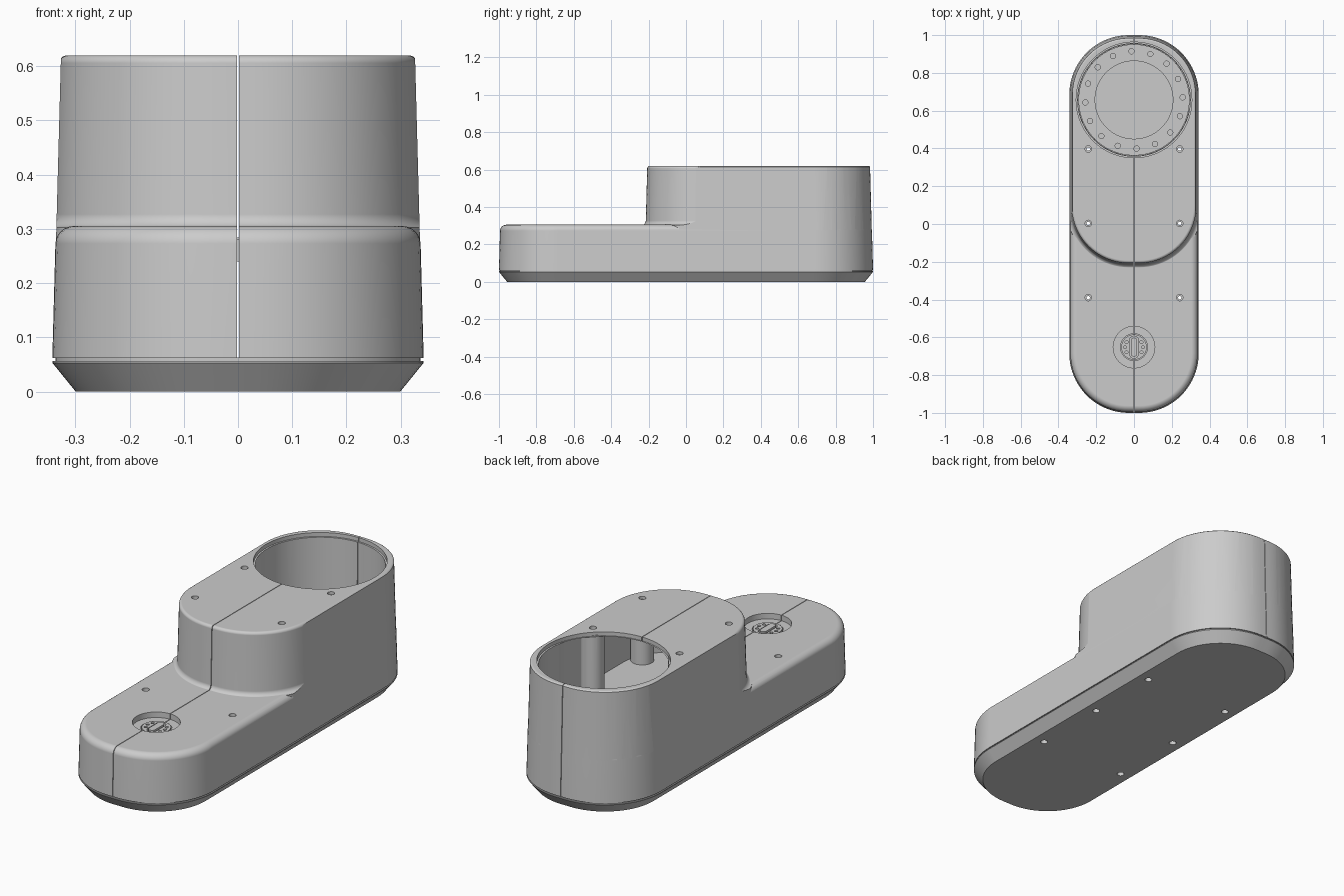
import bpy, bmesh, math
from math import sin, cos, pi, radians

if "Cube" in bpy.data.objects:
    bpy.data.objects.remove(bpy.data.objects["Cube"])

HW, R = 0.3425, 0.315          # half width and corner radius of the plan outline
Z0, DECK, TOP = 0.0615, 0.305, 0.62
CUP_Y, PORT_Y = 0.657, -0.652
SCREWS = [(sx * 0.242, y) for sx in (-1, 1) for y in (-0.39, 0.003, 0.397)]


def outline(z, off=0, hw=HW, y0=-1, y1=1, r=R, n=20):
    """Rounded plan outline at height z, grown by off."""
    hw, y0, y1, r = hw + off, y0 - off, y1 + off, r + off
    pts = []
    for k, (cx, cy) in enumerate([(hw - r, y1 - r), (r - hw, y1 - r),
                                  (r - hw, y0 + r), (hw - r, y0 + r)]):
        for i in range(n + 1):
            a = (k + i / n) * pi / 2
            pts.append((cx + r * cos(a), cy + r * sin(a), z))
    return pts


def circle(z, r, x=0, y=0, n=64):
    return [(x + r * cos(2 * pi * i / n), y + r * sin(2 * pi * i / n), z) for i in range(n)]


def loft(name, rings):
    """Closed solid through a stack of rings."""
    bm = bmesh.new()
    vs = [[bm.verts.new(p) for p in ring] for ring in rings]
    n = len(rings[0])
    for a, b in zip(vs, vs[1:]):
        for i in range(n):
            j = (i + 1) % n
            bm.faces.new((a[i], a[j], b[j], b[i]))
    bm.faces.new(vs[0][::-1])
    bm.faces.new(vs[-1])
    bmesh.ops.recalc_face_normals(bm, faces=bm.faces)
    me = bpy.data.meshes.new(name)
    bm.to_mesh(me)
    bm.free()
    ob = bpy.data.objects.new(name, me)
    bpy.context.collection.objects.link(ob)
    return ob


def cyl(name, r, z0, z1, x=0, y=0, n=64):
    return loft(name, [circle(z0, r, x, y, n), circle(z1, r, x, y, n)])


def boolean(ob, other, op='DIFFERENCE'):
    """Apply a boolean and remove the helper."""
    m = ob.modifiers.new('bool', 'BOOLEAN')
    m.operation, m.object, m.solver = op, other, 'EXACT'
    bpy.context.view_layer.objects.active = ob
    bpy.ops.object.modifier_apply(modifier=m.name)
    bpy.data.objects.remove(other)


def draft(z):
    return -0.015 * (z - Z0) / (TOP - Z0)


def rounded_top(z, r, n=6):
    """(height, offset) pairs that roll an edge over to height z."""
    return [(z - r + r * sin(i / n * pi / 2), -r * (1 - cos(i / n * pi / 2))) for i in range(n + 1)]


# Base plate with chamfered underside and recessed lip
base = loft('base_plate', [outline(z, o) for z, o in
            [(0, -0.043), (0.053, 0), (0.0565, 0), (0.0565, -0.006), (0.0625, -0.006)]])

# Lower housing
housing = loft('housing', [outline(z, o + draft(z)) for z, o in
               [(Z0, 0)] + rounded_top(DECK, 0.032)])

# Raised tower: flared foot, rolled top edge, clipped to the outer walls
f = 0.024
foot = [(0.2, f)] + [(0.303 + f - f * cos(i / 6 * pi / 2), f - f * sin(i / 6 * pi / 2)) for i in range(7)]
tower = loft('tower', [outline(z, o + draft(z), HW + 0.002, -0.222, 1.002, R + 0.002)
                       for z, o in foot + rounded_top(TOP, 0.014)])
clip = loft('clip', [outline(z, draft(z) - 0.001) for z in (0.1, 0.7)])
boolean(tower, clip, 'INTERSECT')
boolean(housing, tower, 'UNION')

# Hollow interior: cavity under the tower roof joined to the round bore, keeping screw posts
void = loft('void', [outline(z, 0, 0.30, -0.19, 0.8, 0.27) for z in (0.306, 0.6)])
boolean(void, loft('bore', [circle(z, r, 0, CUP_Y, 96) for z, r in
        [(0.25, 0.296), (0.6, 0.298), (0.6005, 0.306), (0.7, 0.306)]]), 'UNION')
for x, y in SCREWS:
    if y > -0.1:
        boolean(void, cyl('post', 0.054, 0.2, 0.604, x, y, 32))
boolean(housing, void)
boolean(housing, cyl('well', 0.212, 0, 0.3, 0, CUP_Y, 96))

# Connector recess in the low deck
boolean(housing, cyl('recess', 0.11, 0.277, 0.4, 0, PORT_Y))
boolean(housing, cyl('socket', 0.071, 0.24, 0.3, 0, PORT_Y))

# Screw holes right through, counterbored at both ends
for x, y in SCREWS:
    top = TOP if y > -0.1 else DECK
    boolean(housing, loft('hole', [circle(z, r, x, y, 24) for z, r in
            [(0, 0.009), (top - 0.015, 0.009), (top - 0.0149, 0.017), (top + 0.05, 0.017)]]))
    boolean(base, loft('hole', [circle(z, r, x, y, 24) for z, r in
            [(-0.05, 0.017), (0.02, 0.017), (0.0201, 0.009), (0.1, 0.009)]]))

# Seam between the two housing halves
w = 0.0015
boolean(housing, loft('seam', [[(-w, -2, z), (w, -2, z), (w, 2, z), (-w, 2, z)] for z in (-0.1, 1)]))

# Mounting ring with bolt holes at the bottom of the bore
ring = cyl('mounting_ring', 0.294, 0.2505, 0.275, 0, CUP_Y, 96)
boolean(ring, loft('ring_hole', [circle(z, r, 0, CUP_Y, 96) for z, r in
        [(0.2, 0.206), (0.27, 0.206), (0.2701, 0.212), (0.3, 0.212)]]))
for i in range(16):
    a = radians(93 + 22.5 * i)
    boolean(ring, cyl('bolt', 0.014, 0.258, 0.3, 0.258 * cos(a), CUP_Y + 0.258 * sin(a), 20))

# Connector disc with contact holes and a central key
disc = cyl('connector_disc', 0.067, 0.2395, 0.28, 0, PORT_Y)
boolean(disc, loft('slot', [outline(z, 0, 0.024, PORT_Y - 0.058, PORT_Y + 0.058, 0.023, 6)
                            for z in (0.262, 0.3)]))
for s in (0, pi):
    for a in (-0.6, 0, 0.6):
        boolean(disc, cyl('contact', 0.008, 0.265, 0.3, 0.048 * cos(a + s),
                          PORT_Y + 0.048 * sin(a + s), 16))
key = loft('connector_key', [outline(z, 0, 0.017, PORT_Y - 0.05, PORT_Y + 0.05, 0.016, 6)
                             for z in (0.26, 0.284)])

# Smooth shading with crisp edges
for ob in (base, housing, ring, disc, key):
    bpy.ops.object.select_all(action='DESELECT')
    ob.select_set(True)
    bpy.context.view_layer.objects.active = ob
    bpy.ops.object.shade_smooth_by_angle(angle=radians(30))
    m = ob.modifiers.new('normals', 'WEIGHTED_NORMAL')
    m.keep_sharp = True
